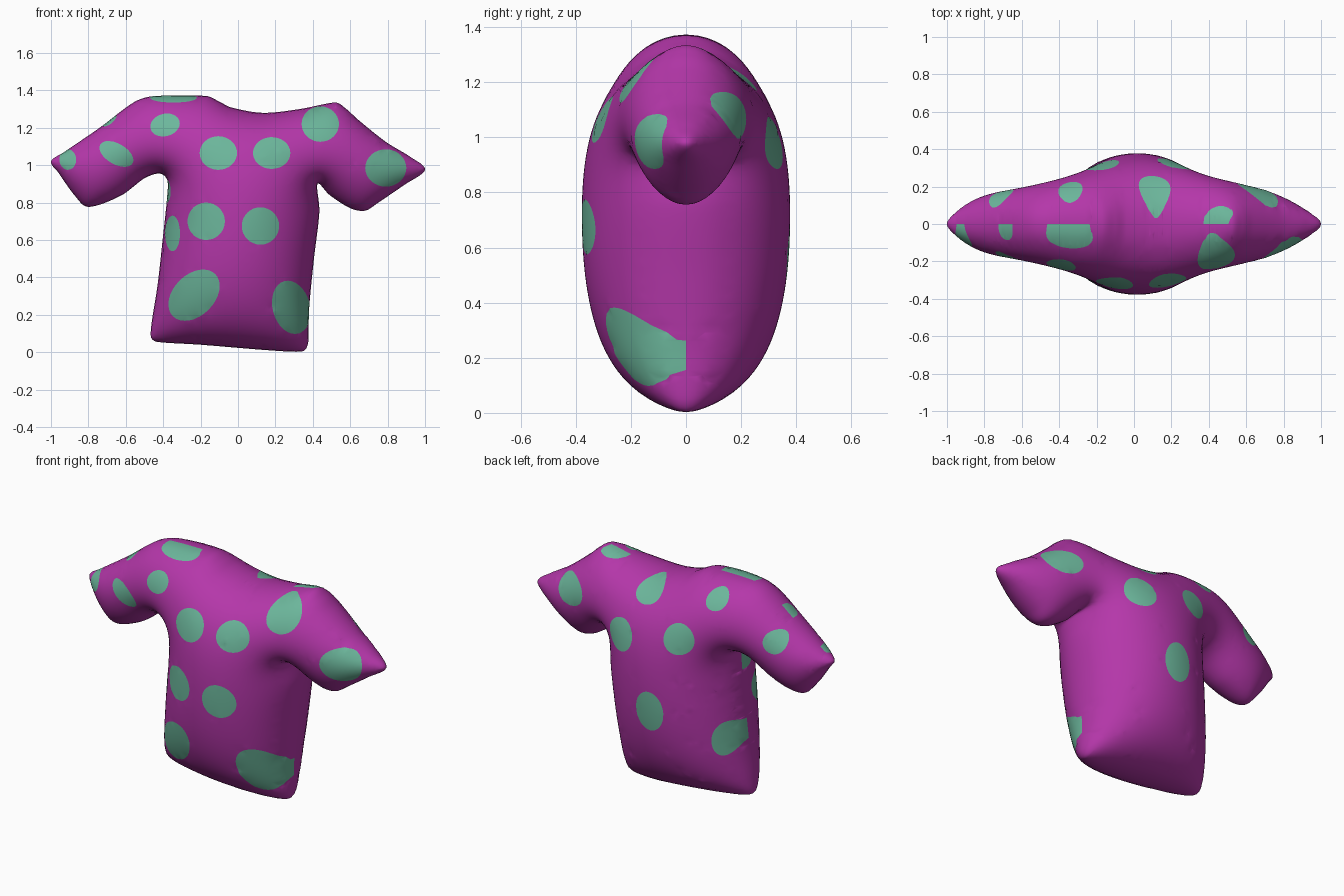
import bpy
import math
from mathutils import Vector, kdtree
from mathutils.geometry import delaunay_2d_cdt

cube = bpy.data.objects.get("Cube")
if cube:
    bpy.data.objects.remove(cube, do_unlink=True)

HALF_DEPTH = 0.378
GRID = 0.025

# Shirt silhouette (x, z), clockwise from the right cuff tip
OUTLINE = [
    (-1, 1.02), (-.93, 1.07), (-.74, 1.2), (-.61, 1.3), (-.53, 1.35), (-.44, 1.37),
    (-.17, 1.37), (-.1, 1.34), (-.04, 1.31), (.13, 1.28), (.33, 1.3), (.52, 1.335),
    (.58, 1.3), (.64, 1.245), (.79, 1.125), (.92, 1.045), (1, .975), (.89, .895),
    (.75, .8), (.68, .757), (.6, .77), (.49, .84), (.425, .9), (.435, .75),
    (.405, .49), (.38, .23), (.375, .05), (.345, .005), (.17, .01), (-.2, .04),
    (-.43, .055), (-.465, .08), (-.46, .17), (-.43, .36), (-.4, .63), (-.38, .82),
    (-.378, .92), (-.42, .955), (-.5, .93), (-.63, .835), (-.8, .777), (-.875, .84),
    (-.96, .96)]

# Polka dots: centre x, centre z, radius x, radius z, tilt in degrees
FRONT_DOTS = [
    (-.91, 1.03, .045, .055, 0), (-.65, 1.06, .1, .055, -30), (-.39, 1.215, .08, .06, 15),
    (-.105, 1.065, .1, .09, 0), (.18, 1.065, .1, .085, 0), (.44, 1.22, .1, .095, 0),
    (.79, .985, .11, .1, 0), (-.17, .7, .1, .1, 0), (.12, .675, .1, .1, 0),
    (-.235, .305, .16, .11, 45), (.285, .24, .1, .145, 15), (-.35, .635, .04, .095, 0),
    (-.38, .86, .02, .06, 0), (-.69, 1.245, .05, .025, 40), (-.345, 1.36, .125, .025, 0)]
BACK_DOTS = [
    (.66, 1.08, .11, .085, 0), (.22, .98, .095, .095, 0), (-.17, 1.05, .09, .09, 0),
    (-.01, .59, .09, .12, 0), (-.71, 1.115, .065, .065, 0), (.11, 1.225, .085, .055, 0),
    (-.34, 1.29, .065, .055, 0), (.44, 1.32, .09, .02, 0), (-.38, .44, .05, .1, 0)]


def make_material(name, colour):
    mat = bpy.data.materials.new(name)
    mat.use_nodes = True
    mat.diffuse_color = (*colour, 1)
    bsdf = mat.node_tree.nodes["Principled BSDF"]
    bsdf.inputs["Base Color"].default_value = (*colour, 1)
    bsdf.inputs["Roughness"].default_value = 0.7
    return mat


def smooth_loop(points, steps=8):
    """Closed Catmull-Rom curve through the points."""
    pts = [Vector(p) for p in points]
    n = len(pts)
    loop = []
    for i in range(n):
        a, b, c, d = (pts[(i + k - 1) % n] for k in range(4))
        m0, m1 = (c - a) / 2, (d - b) / 2
        # Keep tangents short beside small segments so corners stay tidy
        limit = (c - b).length
        m0 = m0.normalized() * min(m0.length, limit)
        m1 = m1.normalized() * min(m1.length, limit)
        for s in range(steps):
            t = s / steps
            loop.append(b * (2*t**3 - 3*t*t + 1) + m0 * (t**3 - 2*t*t + t)
                        + c * (3*t*t - 2*t**3) + m1 * (t**3 - t*t))
    return loop


def inside(p, loop):
    hit = False
    for a, b in zip(loop, loop[1:] + loop[:1]):
        if (a.y > p.y) != (b.y > p.y):
            if p.x < a.x + (p.y - a.y) * (b.x - a.x) / (b.y - a.y):
                hit = not hit
    return hit


def dot_loop(dot, count=32):
    x, z, rx, rz, tilt = dot
    c, s = math.cos(math.radians(tilt)), math.sin(math.radians(tilt))
    ring = []
    for i in range(count):
        a = math.tau * i / count
        u, v = rx * math.cos(a), rz * math.sin(a)
        ring.append(Vector((x + u * c - v * s, z + u * s + v * c)))
    return ring


def in_dot(p, dot):
    x, z, rx, rz, tilt = dot
    c, s = math.cos(math.radians(tilt)), math.sin(math.radians(tilt))
    u, v = p.x - x, p.y - z
    return ((u * c + v * s) / rx) ** 2 + ((v * c - u * s) / rz) ** 2 < 1


# Flat pattern: outline, rings close to the rim, an inner grid and the dot borders
outline = smooth_loop(OUTLINE)
tree = kdtree.KDTree(len(outline))
for i, p in enumerate(outline):
    tree.insert((p.x, p.y, 0), i)
tree.balance()


def add_if_clear(p, gap):
    if tree.find((p.x, p.y, 0))[2] > gap and inside(p, outline):
        points.append(p)


points, edges = [], []
for loop in [outline] + [dot_loop(d) for d in FRONT_DOTS + BACK_DOTS]:
    start, n = len(points), len(loop)
    points += loop
    edges += [(start + i, start + (i + 1) % n) for i in range(n)]
for offset in (0.004, 0.012, 0.024):
    for i, p in enumerate(outline):
        t = (outline[(i + 1) % len(outline)] - outline[i - 1]).normalized()
        add_if_clear(p + Vector((t.y, -t.x)) * offset, offset * 0.8)
for i in range(int(2 / GRID)):
    for j in range(int(1.4 / GRID)):
        shift = GRID / 2 * (j % 2)
        add_if_clear(Vector((-1 + i * GRID + shift, j * GRID)), 0.035)

flat, _, tris, *_ = delaunay_2d_cdt(points, edges, [], 0, 1e-5)
tris = [t for t in tris if inside(sum((flat[i] for i in t), Vector((0, 0))) / 3, outline)]

# Inflate: solve a membrane under even pressure over the pattern
weight, use, load = {}, {}, [0.0] * len(flat)
for t in tris:
    for k in range(3):
        i, j, o = t[k], t[(k + 1) % 3], t[(k + 2) % 3]
        u, v = flat[i] - flat[o], flat[j] - flat[o]
        area = max(abs(u.x * v.y - u.y * v.x), 1e-8)
        key = (min(i, j), max(i, j))
        weight[key] = weight.get(key, 0) + u.dot(v) / area
        use[key] = use.get(key, 0) + 1
        load[i] += area / 3
rim = {i for key, count in use.items() if count == 1 for i in key}
links = [[] for _ in flat]
for (i, j), w in weight.items():
    w = max(w, 1e-3)
    links[i].append((j, w))
    links[j].append((i, w))
system = [(i, links[i], sum(w for _, w in links[i]), load[i])
          for i in range(len(flat)) if links[i] and i not in rim]
phi = [0.0] * len(flat)
for _ in range(300):
    for i, near, total, force in system:
        target = force
        for j, w in near:
            target += w * phi[j]
        phi[i] += 1.9 * (target / total - phi[i])
peak = max(phi)
height = [HALF_DEPTH * math.sqrt(max(h, 0) / peak) for h in phi]

# Shirt: front and back skins share the rim
verts, faces, colours, ids = [], [], [], {}


def vertex(i, side):
    key = (i, 0 if i in rim else side)
    if key not in ids:
        ids[key] = len(verts)
        verts.append((flat[i].x, side * height[i], flat[i].y))
    return ids[key]


for side, dots in ((-1, FRONT_DOTS), (1, BACK_DOTS)):
    for t in tris:
        centre = (flat[t[0]] + flat[t[1]] + flat[t[2]]) / 3
        order = t if side < 0 else t[::-1]
        faces.append([vertex(i, side) for i in order])
        colours.append(int(any(in_dot(centre, d) for d in dots)))

mesh = bpy.data.meshes.new("inflated_shirt")
mesh.from_pydata(verts, [], faces)
mesh.materials.append(make_material("magenta_fabric", (0.46, 0.038, 0.40)))
mesh.materials.append(make_material("green_dots", (0.15, 0.47, 0.33)))
for poly, index in zip(mesh.polygons, colours):
    poly.material_index = index
    poly.use_smooth = True
mesh.update()
shirt = bpy.data.objects.new("inflated_shirt", mesh)
bpy.context.collection.objects.link(shirt)
